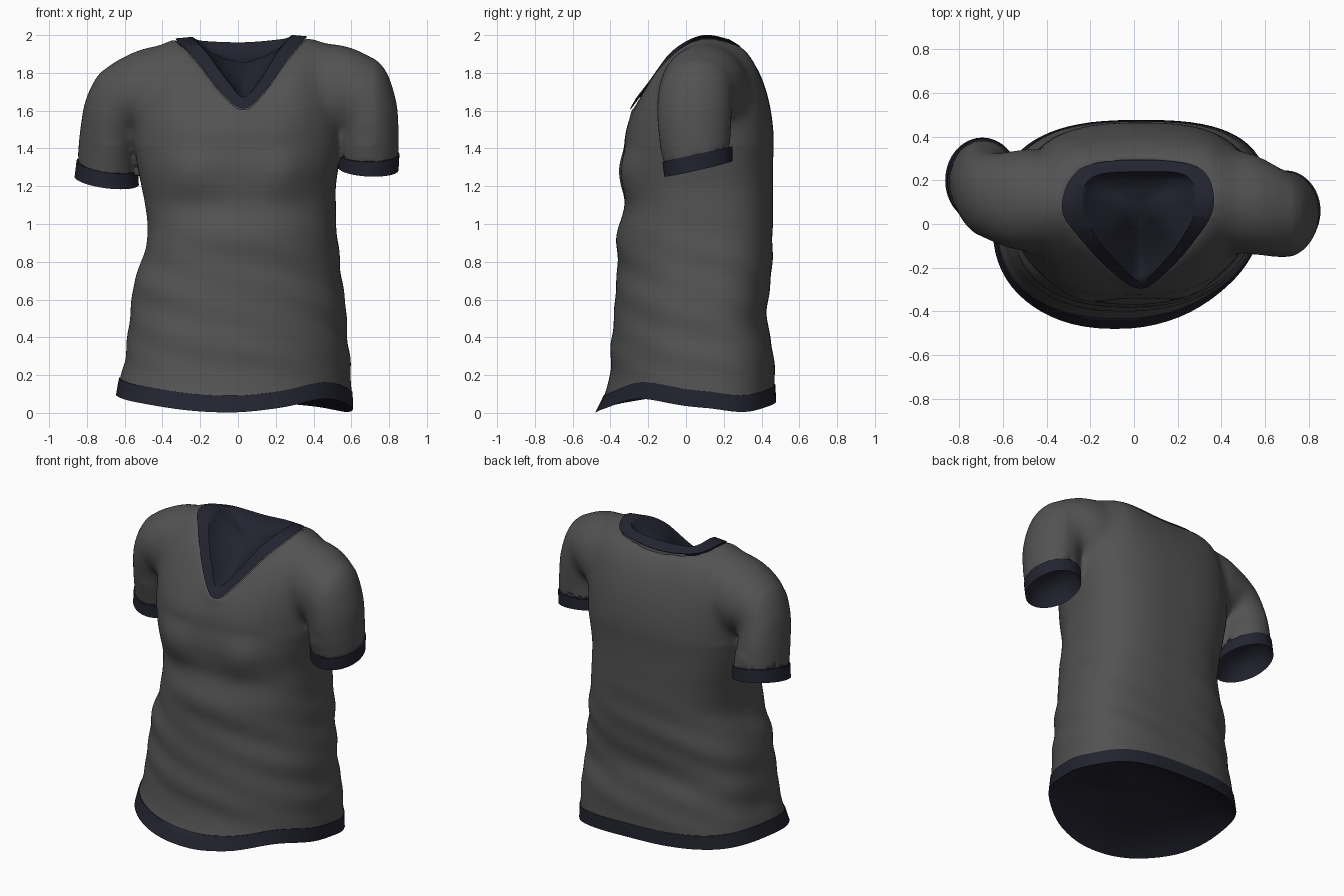
import bpy, bmesh, math
from mathutils import Vector

if "Cube" in bpy.data.objects:
    bpy.data.objects.remove(bpy.data.objects["Cube"])

N = 72  # points around each ring


def material(name, rgb):
    m = bpy.data.materials.new(name)
    m.diffuse_color = (*rgb, 1)
    m.use_nodes = True
    m.node_tree.nodes["Principled BSDF"].inputs["Base Color"].default_value = m.diffuse_color
    return m


GREY = material("charcoal_cloth", (0.085, 0.085, 0.085))
TRIM = material("navy_trim", (0.017, 0.017, 0.030))


def curve(keys, u):
    """Smooth value through keys (u, values...) at u."""
    i = 0
    while i < len(keys) - 2 and u > keys[i + 1][0]:
        i += 1
    a, b = keys[i], keys[i + 1]
    p, q = keys[max(i - 1, 0)], keys[min(i + 2, len(keys) - 1)]
    h = b[0] - a[0]
    t = min(max((u - a[0]) / h, 0), 1)
    out = []
    for k in range(1, len(a)):
        m0 = (b[k] - p[k]) / (b[0] - p[0]) * h
        m1 = (q[k] - a[k]) / (q[0] - a[0]) * h
        out.append((2*t**3 - 3*t*t + 1) * a[k] + (t**3 - 2*t*t + t) * m0
                   + (3*t*t - 2*t**3) * b[k] + (t**3 - t*t) * m1)
    return out


def around(keys, deg):
    """Same, for keys that repeat every 360 degrees."""
    wrap = [(k[0] + d, *k[1:]) for d in (-360, 0, 360) for k in keys]
    return curve(wrap, deg)


def grow(ring, f, shift=(0, 0, 0)):
    c = sum(ring, Vector()) / len(ring)
    return [c + (p - c) * f + Vector(shift) for p in ring]


def dish(ring, shift, steps=((.94, .2), (.75, .7), (.4, 1))):
    """Rings that fold an opening inward as a shallow bowl."""
    return [grow(ring, f, Vector(shift) * g) for f, g in steps]


HIDDEN = ((.8, .5), (.5, 1))  # steeper fold for the cloth behind the trim


def loft(name, rings, mat, cap_start, cap_end):
    bm = bmesh.new()
    rows = [[bm.verts.new(p) for p in r] for r in rings]
    n = len(rows[0])
    for lo, hi in zip(rows, rows[1:]):
        for i in range(n):
            k = (i + 1) % n
            bm.faces.new((lo[i], lo[k], hi[k], hi[i]))
    for use, row in ((cap_start, rows[0]), (cap_end, rows[-1])):
        if use:
            c = bm.verts.new(sum((v.co for v in row), Vector()) / n)
            for i in range(n):
                bm.faces.new((row[i], row[(i + 1) % n], c))
    bmesh.ops.recalc_face_normals(bm, faces=bm.faces)
    me = bpy.data.meshes.new(name)
    bm.to_mesh(me)
    bm.free()
    me.materials.append(mat)
    ob = bpy.data.objects.new(name, me)
    bpy.context.collection.objects.link(ob)
    return ob


def select(obs):
    bpy.ops.object.select_all(action='DESELECT')
    for o in obs:
        o.select_set(True)
    bpy.context.view_layer.objects.active = obs[0]


# Torso outline: z, left x, right x, front y, back y
BODY = [(0.0, -.645, .595, -.478, .475), (0.1, -.635, .595, -.43, .472),
        (0.2, -.615, .590, -.405, .468), (.35, -.585, .580, -.395, .46),
        (0.5, -.570, .570, -.385, .425), (.65, -.555, .555, -.37, .445),
        (0.8, -.510, .535, -.365, .455), (.95, -.475, .520, -.365, .46),
        (1.1, -.490, .515, -.325, .460), (1.2, -.510, .515, -.335, .46),
        (1.3, -.530, .530, -.340, .460), (1.42, -.55, .550, -.325, .465)]
# Wavy hem height by angle (0 = +x, 90 = back, 270 = front)
HEM = [(0, .03), (28, .005), (60, .035), (90, .06), (135, .085), (180, .10),
       (225, .055), (270, .003), (295, .025), (325, .075)]
# Outer and inner edge of the V collar by angle: x, y, z
OUTER = [(0, .36, .08, 1.985), (45, .30, .25, 1.955), (90, .03, .29, 1.92),
         (135, -.24, .25, 1.945), (180, -.325, .07, 1.975), (225, -.22, -.09, 1.87),
         (250, -.08, -.23, 1.69), (270, .03, -.29, 1.61), (290, .13, -.23, 1.69),
         (315, .26, -.09, 1.87)]
INNER = [(0, .285, .08, 1.998), (45, .24, .22, 1.98), (90, .03, .24, 1.962),
         (135, -.19, .215, 1.97), (180, -.24, .08, 1.988), (225, -.16, -.08, 1.90),
         (250, -.05, -.20, 1.75), (270, .03, -.262, 1.67), (290, .11, -.20, 1.75),
         (315, .21, -.08, 1.91)]


def body_point(deg, z):
    xl, xr, yf, yb = curve(BODY, z)
    a = math.radians(deg)
    c, s = math.cos(a), math.sin(a)
    e = 2 / (2.7 if s > 0 else 2.3)
    yc = 0.06
    wave = (math.sin(z * 27 + 3 * a) * math.sin(2 * a + z * 5) * 0.007
            * max(0, min(1, (1.1 - z) * 3, (z - .12) * 6)))
    x = (xl + xr) / 2 + ((xr - xl) / 2 + wave) * math.copysign(abs(c) ** e, c)
    y = yc + ((yb - yc if s > 0 else yc - yf) + wave) * math.copysign(abs(s) ** e, s)
    x += (0.13 - 0.05 * min(z, 1.3)) * (y - yc)          # slight twist of the cloth
    if s < 0:                                            # chest fullness
        y -= 0.035 * math.exp(-((abs(x) - .25) / .13) ** 2 - ((z - 1.27) / .14) ** 2)
    return Vector((x, y, z))


def yoke_point(deg, t):
    """From the chest line over the shoulder to the collar."""
    p0, p3 = body_point(deg, 1.42), Vector(around(OUTER, deg))
    h, drop = around([(0, .22, .01), (45, .17, .03), (90, .10, .05), (135, .17, .03),
                      (180, .22, .02), (225, .12, .04), (270, .01, .07), (315, .12, .04)], deg)
    out = Vector((p0.x - p3.x, p0.y - p3.y, 0))
    out = out.normalized() if out.length > 1e-4 else Vector()
    p1 = p0 + Vector((0, 0, 0.45 * (p3.z - p0.z)))
    p2 = p3 + out * h - Vector((0, 0, drop))
    return p0 * (1-t)**3 + p1 * 3*t*(1-t)**2 + p2 * 3*t*t*(1-t) + p3 * t**3


degs = [360 * i / N for i in range(N)]
hem = [around(HEM, d)[0] for d in degs]


def hem_ring(k, f=1.0):
    return grow([body_point(d, h + .088 * k) for d, h in zip(degs, hem)], f)


# Torso cloth
rings = [hem_ring(.4)]
for j in range(37):
    t = j / 36
    rings.append([body_point(d, (h + .088) * (1 - t) + 1.42 * t) for d, h in zip(degs, hem)])
for j in range(1, 15):
    rings.append([yoke_point(d, j / 14) for d in degs])
rings = (dish(rings[0], (0, 0, .2), HIDDEN)[::-1] + rings
         + dish(rings[-1], (0, .05, -.2), HIDDEN))
cloth = [loft("shirt_body", rings, GREY, True, True)]

# Hem band
rings = [hem_ring(1, .99)] + [hem_ring(k, 1.008) for k in (1, .66, .33, 0)]
trims = [loft("hem_band", rings + dish(rings[-1], (0, 0, .10)), TRIM, False, True)]

# V collar
centre = Vector((.02, .05, 1.6))
outer = [Vector(around(OUTER, d)) for d in degs]
inner = [Vector(around(INNER, d)) for d in degs]
rings = [outer, [p + (p - centre).normalized() * .007 for p in outer], inner]
trims.append(loft("v_collar", rings + dish(inner, (0, .03, -.07)), TRIM, False, True))

# Sleeves: ring key, outer x z, inner x z, y centre, y half width, forward droop
RIGHT = [(0, .36, 1.93, .40, 1.50, .10, .20, 0), (1, .50, 1.955, .47, 1.46, .10, .235, 0),
         (2, .64, 1.92, .53, 1.48, .08, .225, 0), (3, .77, 1.83, .545, 1.50, .05, .205, .01),
         (4, .835, 1.66, .54, 1.46, .045, .20, .02), (5, .85, 1.50, .54, 1.40, .05, .19, .03),
         (6, .85, 1.37, .535, 1.37, .06, .18, .04), (7, .845, 1.285, .535, 1.30, .065, .175, .04)]
LEFT = [(0, -.34, 1.92, -.40, 1.50, .10, .20, 0), (1, -.46, 1.94, -.47, 1.46, .11, .235, 0),
        (2, -.60, 1.89, -.53, 1.46, .11, .225, 0), (3, -.73, 1.80, -.545, 1.50, .12, .205, .01),
        (4, -.805, 1.66, -.545, 1.45, .14, .20, .02), (5, -.835, 1.50, -.54, 1.38, .17, .20, .03),
        (6, -.85, 1.335, -.535, 1.29, .195, .19, .04), (7, -.86, 1.25, -.53, 1.21, .20, .19, .04)]


def sleeve_ring(keys, k, f=1.0):
    xo, zo, xi, zi, yc, yh, tilt = curve(keys, k)
    mid = Vector(((xo + xi) / 2, yc, (zo + zi) / 2))
    u, v = Vector(((xo - xi) / 2, 0, (zo - zi) / 2)), Vector((0, yh, tilt))
    return [mid + f * (u * math.cos(math.radians(d)) + v * math.sin(math.radians(d)))
            for d in degs]


for side, keys in (("right", RIGHT), ("left", LEFT)):
    rings = [sleeve_ring(keys, j / 4) for j in range(26)] + [sleeve_ring(keys, 6.4)]
    rings += dish(rings[-1], (0, 0, .2), HIDDEN)
    cloth.append(loft(side + "_sleeve", rings, GREY, True, True))
    rings = [sleeve_ring(keys, 6, .97)] + [sleeve_ring(keys, k, 1.03) for k in (6, 6.5, 7)]
    trims.append(loft(side + "_cuff", rings + dish(rings[-1], (0, 0, .12)), TRIM, False, True))

# Join torso and sleeves into one skin
select(cloth)
bpy.ops.object.join()
body = cloth[0]
mod = body.modifiers.new("skin", 'REMESH')
mod.mode = 'VOXEL'
mod.voxel_size = 0.015
bpy.ops.object.modifier_apply(modifier="skin")

# Soften the shoulder seams, then the whole cloth a little
bm = bmesh.new()
bm.from_mesh(body.data)
seam = [v for v in bm.verts if .36 < abs(v.co.x) < .72 and v.co.z > 1.42]
for verts, times in ((seam, 30), (bm.verts[:], 2)):
    for _ in range(times):
        bmesh.ops.smooth_vert(bm, verts=verts, factor=0.5,
                              use_axis_x=True, use_axis_y=True, use_axis_z=True)
for f in bm.faces:
    f.material_index = 0
bm.to_mesh(body.data)
bm.free()

for ob in [body] + trims:
    select([ob])
    bpy.ops.object.shade_smooth_by_angle(angle=math.radians(60))
